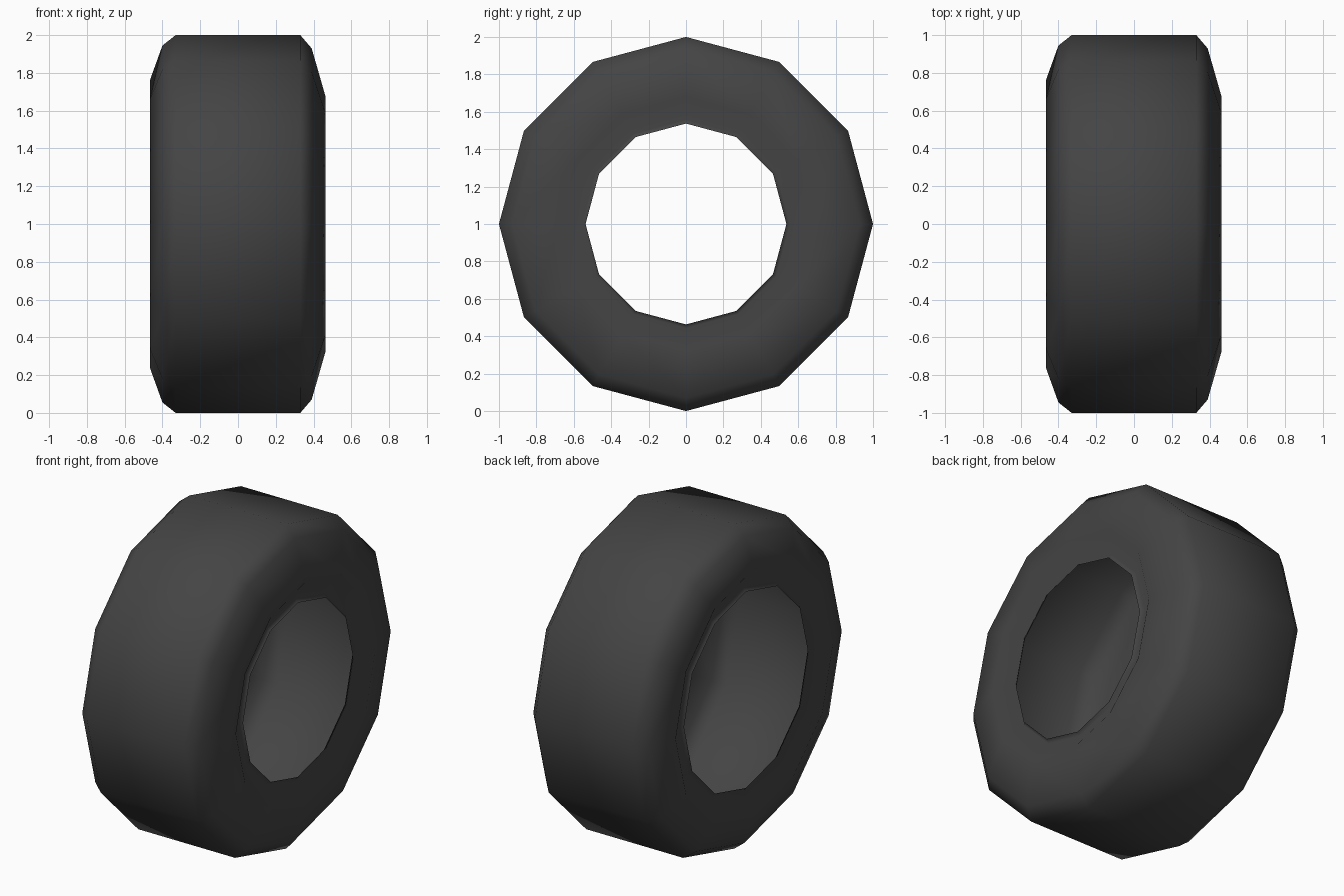
import bpy, bmesh, math

if "Cube" in bpy.data.objects:
    bpy.data.objects.remove(bpy.data.objects["Cube"])

SIDES = 12
# Tyre shell cross-section (x, radius), from left bead over the tread to right bead
PROFILE = [(-0.41, 0.605), (-0.39, 0.628), (-0.465, 0.765), (-0.40, 0.945), (-0.33, 1.0),
           (0.33, 1.0), (0.39, 0.93), (0.462, 0.68), (0.39, 0.558), (0.41, 0.537)]

rubber = bpy.data.materials.new("dark_rubber")
rubber.diffuse_color = (0.058, 0.058, 0.058, 1)
rubber.use_nodes = True
rubber.node_tree.nodes["Principled BSDF"].inputs["Base Color"].default_value = rubber.diffuse_color

# Lathe the section around the x axis
bm = bmesh.new()
rings = []
for x, r in PROFILE:
    ring = []
    for i in range(SIDES):
        a = 2 * math.pi * i / SIDES
        ring.append(bm.verts.new((x, r * math.sin(a), 1 + r * math.cos(a))))
    rings.append(ring)
for a, b in zip(rings, rings[1:]):
    for i in range(SIDES):
        j = (i + 1) % SIDES
        f = bm.faces.new((a[i], a[j], b[j], b[i]))
        f.smooth = True

# Make sure the tread faces outward
bm.normal_update()
bm.faces.ensure_lookup_table()
tread = bm.faces[4 * SIDES]
c = tread.calc_center_median()
if tread.normal.y * c.y + tread.normal.z * (c.z - 1) < 0:
    bmesh.ops.reverse_faces(bm, faces=bm.faces[:])

mesh = bpy.data.meshes.new("tyre")
bm.to_mesh(mesh)
bm.free()
mesh.materials.append(rubber)
tyre = bpy.data.objects.new("tyre", mesh)
bpy.context.collection.objects.link(tyre)
